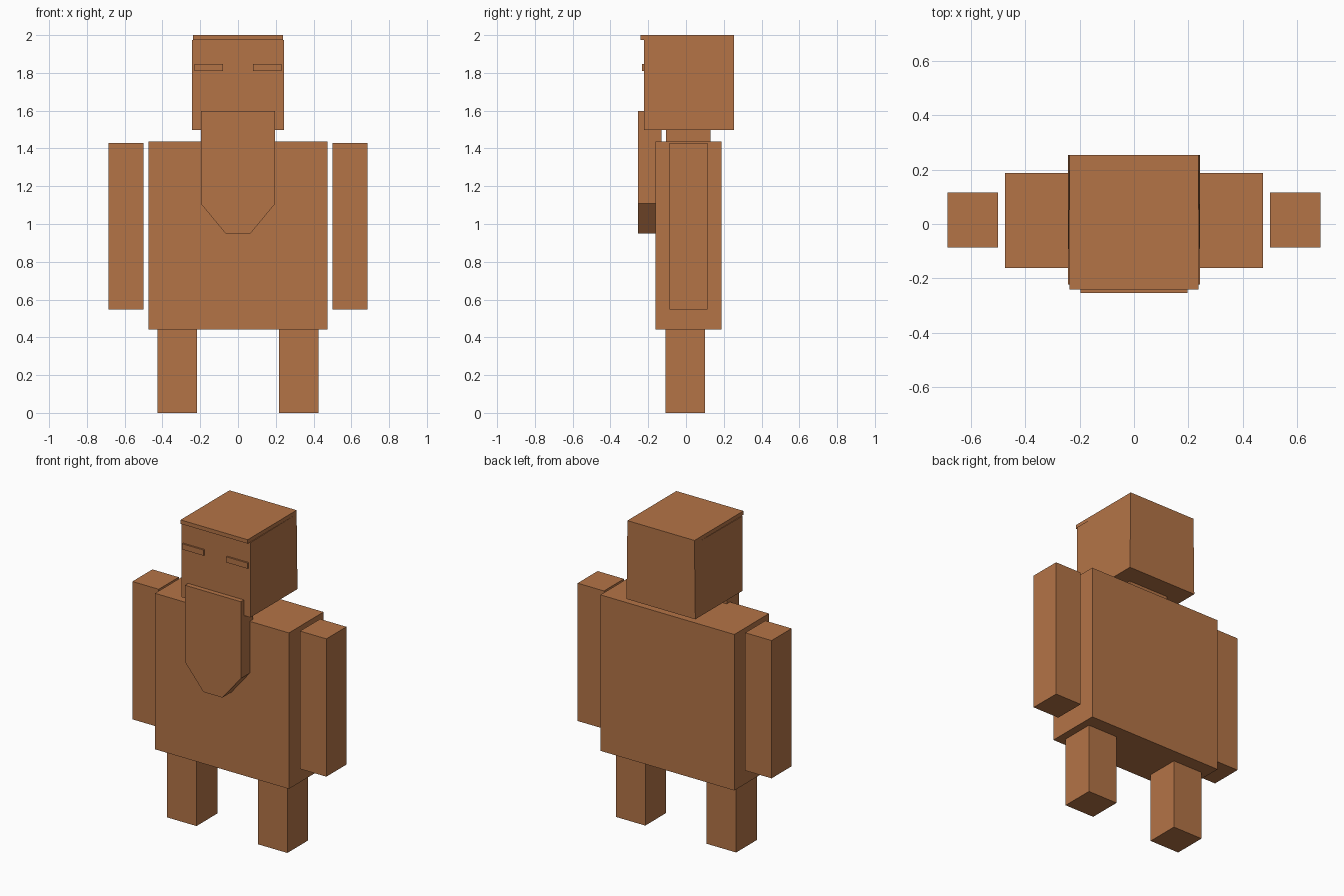
import bpy
import bmesh

if "Cube" in bpy.data.objects:
    bpy.data.objects.remove(bpy.data.objects["Cube"])

clay = bpy.data.materials.new("clay_brown")
clay.diffuse_color = (0.456, 0.174, 0.062, 1)
clay.use_nodes = True
clay.node_tree.nodes["Principled BSDF"].inputs["Base Color"].default_value = clay.diffuse_color


def finish(name, bm):
    bmesh.ops.recalc_face_normals(bm, faces=bm.faces)
    me = bpy.data.meshes.new(name)
    bm.to_mesh(me)
    bm.free()
    me.materials.append(clay)
    ob = bpy.data.objects.new(name, me)
    bpy.context.collection.objects.link(ob)
    return ob


def box(name, x, y, z):
    """Box from (min, max) ranges."""
    bm = bmesh.new()
    bmesh.ops.create_cube(bm, size=1)
    for v in bm.verts:
        v.co = [r[1] if c > 0 else r[0] for c, r in zip(v.co, (x, y, z))]
    return finish(name, bm)


def pair(name, x, y, z):
    """Same box on both sides."""
    box("right_" + name, x, y, z)
    box("left_" + name, (-x[1], -x[0]), y, z)


# Body and neck
box("torso", (-0.473, 0.473), (-0.162, 0.188), (0.442, 1.438))
box("neck", (-0.14, 0.14), (-0.105, 0.13), (1.43, 1.505))

# Limbs
pair("arm", (0.499, 0.685), (-0.087, 0.115), (0.548, 1.428))
pair("leg", (0.217, 0.425), (-0.109, 0.101), (0, 0.445))

# Head, pinched slightly at the upper back corners, with a flat cap
head = box("head", (-0.243, 0.243), (-0.222, 0.253), (1.498, 1.975))
for v in head.data.vertices:
    if v.co.y > 0 and v.co.z > 1.9:
        v.co.x *= 0.975
box("cap", (-0.237, 0.237), (-0.241, 0.253), (1.975, 2.0))

# Narrow eyes
pair("eye", (0.08, 0.231), (-0.233, -0.215), (1.81, 1.846))

# Long beard: extruded pointed outline
outline = [(-0.197, 1.598), (-0.197, 1.108), (-0.067, 0.951),
           (0.067, 0.951), (0.197, 1.108), (0.197, 1.598)]
bm = bmesh.new()
face = bm.faces.new([bm.verts.new((x, -0.253, z)) for x, z in outline])
ext = bmesh.ops.extrude_face_region(bm, geom=[face], use_keep_orig=True)
moved = [g for g in ext["geom"] if isinstance(g, bmesh.types.BMVert)]
bmesh.ops.translate(bm, verts=moved, vec=(0, 0.123, 0))
finish("beard", bm)
